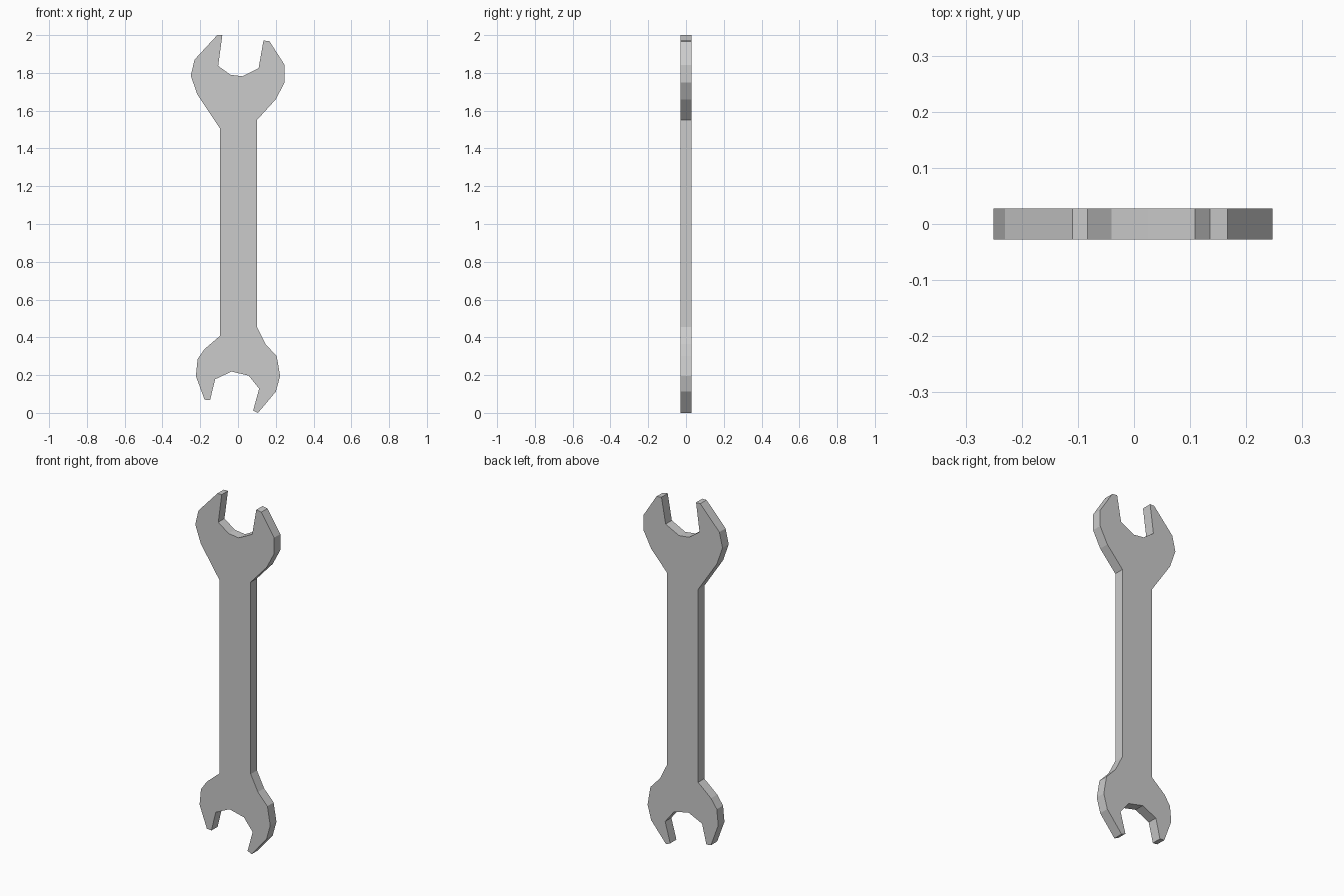
import bpy, bmesh

if "Cube" in bpy.data.objects:
    bpy.data.objects.remove(bpy.data.objects["Cube"])

HALF_THICKNESS = 0.028

# Upper jaw outline (x, z), from the left side of the handle to the right
upper_jaw = [
    (-0.096, 1.507), (-0.215, 1.685), (-0.25, 1.785), (-0.23, 1.87),
    (-0.11, 2.0), (-0.083, 2.0), (-0.105, 1.837), (-0.04, 1.79),
    (0.024, 1.782), (0.109, 1.825), (0.135, 1.972), (0.167, 1.967),
    (0.247, 1.842), (0.247, 1.75), (0.20, 1.66), (0.10, 1.55),
]

# Lower jaw outline, from the right side of the handle back to the left
lower_jaw = [
    (0.10, 0.455), (0.145, 0.365), (0.205, 0.30), (0.223, 0.195),
    (0.20, 0.112), (0.106, 0.0), (0.08, 0.012), (0.112, 0.128),
    (0.057, 0.197), (-0.034, 0.219), (-0.121, 0.178), (-0.148, 0.067),
    (-0.177, 0.07), (-0.223, 0.195), (-0.214, 0.285), (-0.177, 0.338),
    (-0.096, 0.407),
]


def extrude_profile(name, profile, half):
    """Flat plate with the given outline, centred on y = 0."""
    bm = bmesh.new()
    face = bm.faces.new([bm.verts.new((x, -half, z)) for x, z in profile])
    result = bmesh.ops.extrude_face_region(bm, geom=[face], use_keep_orig=True)
    moved = [v for v in result["geom"] if isinstance(v, bmesh.types.BMVert)]
    bmesh.ops.translate(bm, verts=moved, vec=(0, 2 * half, 0))
    bmesh.ops.recalc_face_normals(bm, faces=bm.faces)
    mesh = bpy.data.meshes.new(name)
    bm.to_mesh(mesh)
    bm.free()
    obj = bpy.data.objects.new(name, mesh)
    bpy.context.collection.objects.link(obj)
    return obj


# The straight handle joins the two jaws in one solid plate
extrude_profile("double_ended_wrench", upper_jaw + lower_jaw, HALF_THICKNESS)
